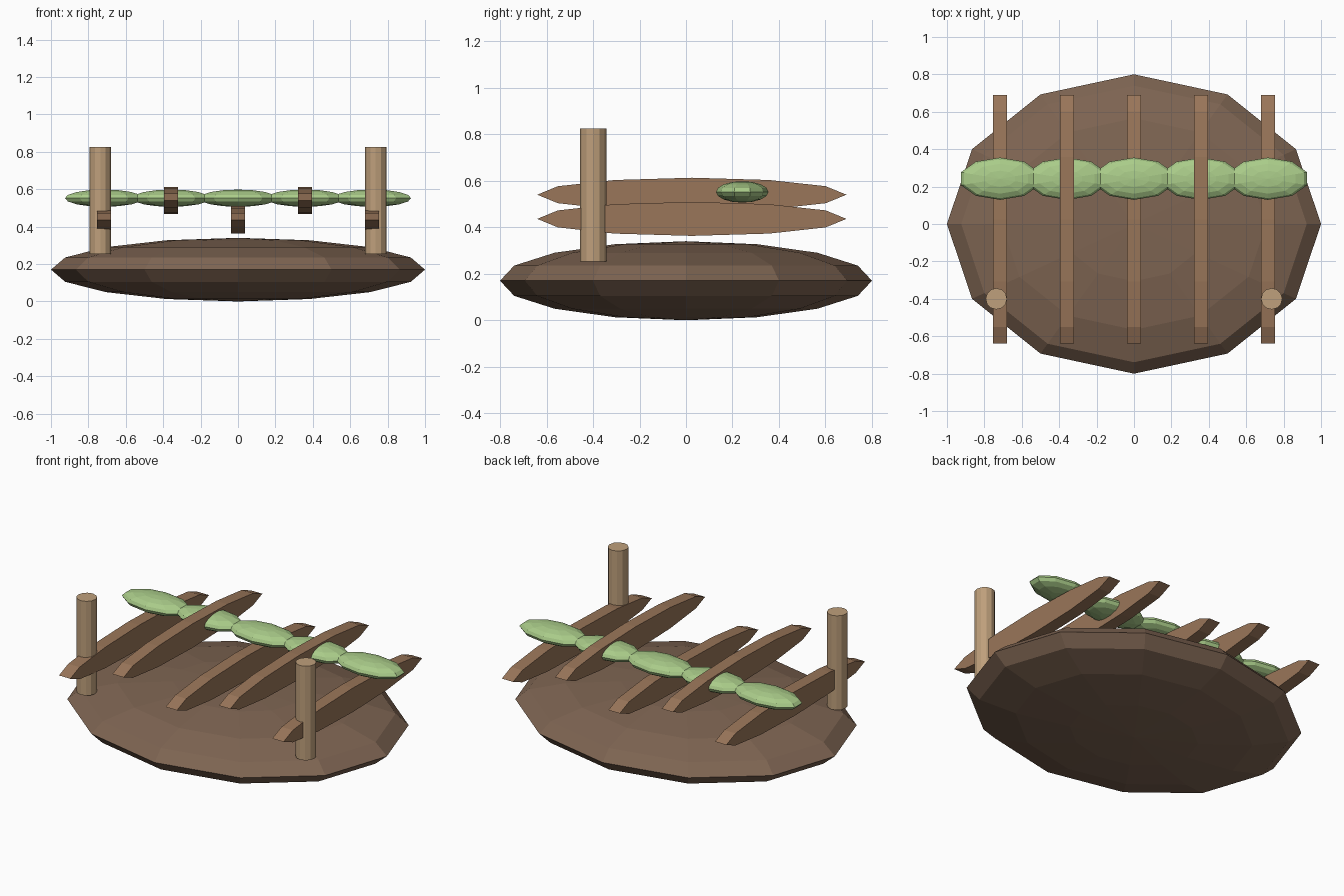
import bpy, math

if "Cube" in bpy.data.objects:
    bpy.data.objects.remove(bpy.data.objects["Cube"])


def material(name, rgb):
    m = bpy.data.materials.new(name)
    m.diffuse_color = (*rgb, 1)
    m.use_nodes = True
    m.node_tree.nodes["Principled BSDF"].inputs["Base Color"].default_value = m.diffuse_color
    return m


EARTH = material("earth_brown", (0.21, 0.13, 0.085))
WOOD = material("rib_wood", (0.32, 0.18, 0.10))
PALE = material("pale_wood", (0.52, 0.35, 0.20))
GREEN = material("leaf_green", (0.40, 0.60, 0.25))


def finish(name, mat):
    ob = bpy.context.object
    ob.name = name
    ob.data.materials.append(mat)
    bpy.ops.object.transform_apply(location=False, rotation=True, scale=True)


def ellipsoid(name, loc, radii, segments, mat):
    bpy.ops.mesh.primitive_uv_sphere_add(segments=segments, ring_count=8, radius=1, location=loc)
    bpy.context.object.scale = radii
    finish(name, mat)


# Flattened mound
ellipsoid("base_mound", (0, 0, 0.17), (1.0, 0.8, 0.17), 12, EARTH)

# Ribs alternate low and high, with a green strand woven across them
for i in range(5):
    x = (i - 2) * 0.358
    z = 0.436 if i % 2 == 0 else 0.54
    # 12-sided disc: axis along x, pointed ends along y
    bpy.ops.mesh.primitive_cylinder_add(vertices=12, radius=1, depth=0.076,
                                        location=(x, 0.025, z),
                                        rotation=(0, math.pi / 2, 0))
    bpy.context.object.scale = (0.073, 0.665, 1)
    finish(f"rib_{i + 1}", WOOD)
    ellipsoid(f"woven_strand_{i + 1}", (x, 0.242, 0.552), (0.22, 0.113, 0.046), 10, GREEN)

# Front posts
for side, label in ((-1, "left"), (1, "right")):
    bpy.ops.mesh.primitive_cylinder_add(vertices=12, radius=0.057, depth=0.572,
                                        location=(side * 0.736, -0.4, 0.539))
    finish(f"{label}_post", PALE)
